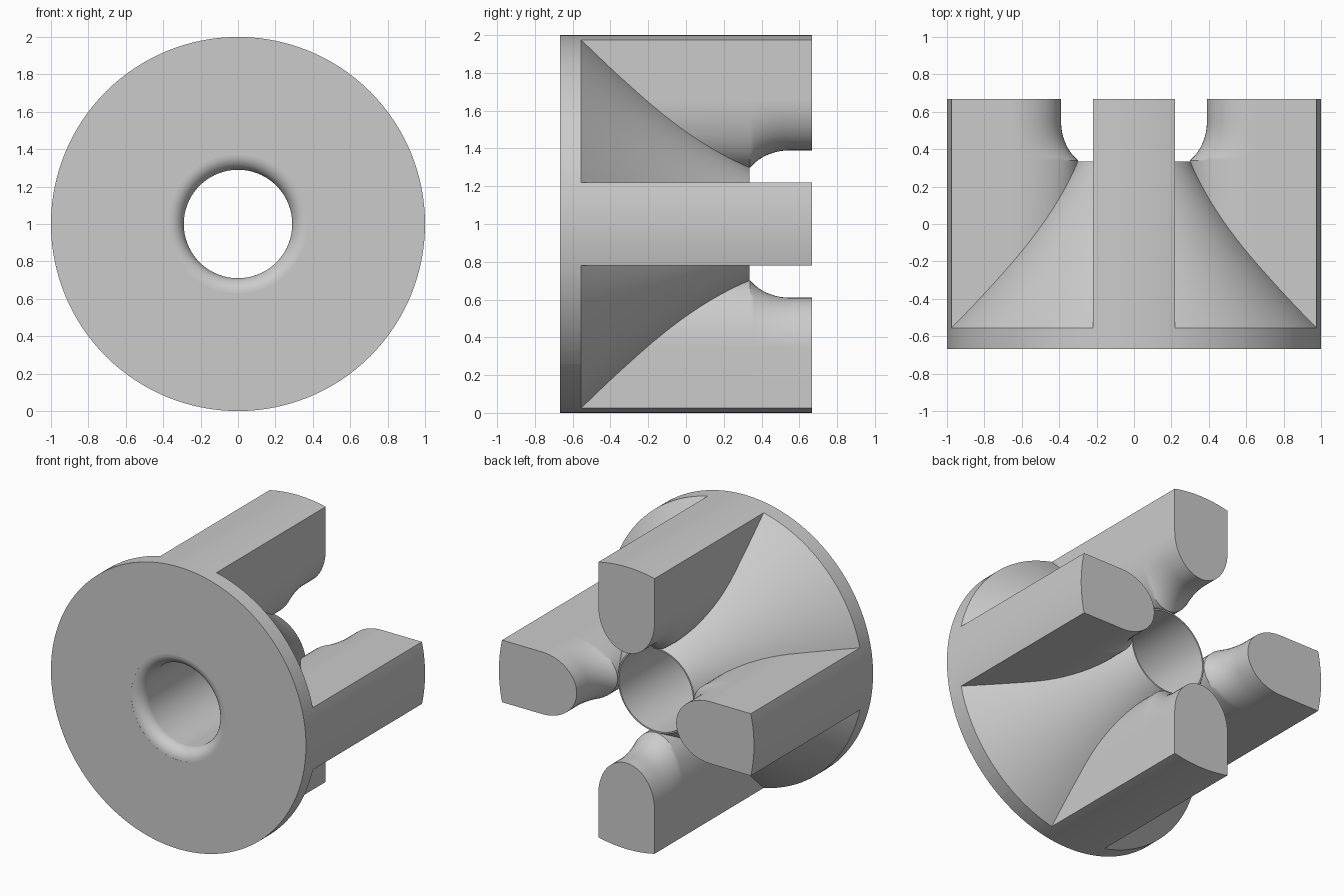
import bpy, bmesh, math
from math import sin, cos, pi, sqrt

if "Cube" in bpy.data.objects:
    bpy.data.objects.remove(bpy.data.objects["Cube"], do_unlink=True)

SEGMENTS = 128
FRONT, BACK = -0.667, 0.667      # ends of the part along y
CONE_START, CONE_END = -0.555, 0.335
BORE = 0.29
HALF_WIDTH = 0.22                # half the width of a leg

grey = bpy.data.materials.new("plain_grey")
grey.use_nodes = True
grey.diffuse_color = (0.6, 0.6, 0.6, 1)
grey.node_tree.nodes["Principled BSDF"].inputs["Base Color"].default_value = (0.6, 0.6, 0.6, 1)


def loft(name, rings):
    """Closed solid through a row of matching rings."""
    bm = bmesh.new()
    rows = [[bm.verts.new(p) for p in ring] for ring in rings]
    n = len(rows[0])
    for a, b in zip(rows, rows[1:]):
        for i in range(n):
            j = (i + 1) % n
            bm.faces.new((a[i], a[j], b[j], b[i]))
    bm.faces.new(rows[0])
    bm.faces.new(rows[-1])
    bmesh.ops.recalc_face_normals(bm, faces=bm.faces[:])
    mesh = bpy.data.meshes.new(name)
    bm.to_mesh(mesh)
    bm.free()
    mesh.materials.append(grey)
    obj = bpy.data.objects.new(name, mesh)
    bpy.context.collection.objects.link(obj)
    return obj


def lathe(name, profile):
    """Solid of revolution about the y axis at mid height."""
    steps = [2 * pi * i / SEGMENTS for i in range(SEGMENTS)]
    return loft(name, [[(r * cos(a), y, 1 + r * sin(a)) for a in steps] for r, y in profile])


def combine(target, tool, operation):
    mod = target.modifiers.new(operation.lower(), "BOOLEAN")
    mod.operation = operation
    mod.solver = "EXACT"
    mod.object = tool
    bpy.context.view_layer.objects.active = target
    bpy.ops.object.modifier_apply(modifier=mod.name)
    bpy.data.objects.remove(tool, do_unlink=True)


def cone_point(t):
    """Slightly hollow cone from the rim to the bore."""
    return 1 - 0.7 * t - 0.16 * t * (1 - t), CONE_START + (CONE_END - CONE_START) * t


def leg_section(y, tip, turn):
    """Straight sided section with a rounded inner end."""
    shoulder, steps = 0.66, 28
    pts = [(HALF_WIDTH, 1.1)]
    for i in range(steps + 1):
        a = pi * i / steps
        pts.append((HALF_WIDTH * cos(a), shoulder - (shoulder - tip) * sin(a)))
    pts.append((-HALF_WIDTH, 1.1))
    return [(u * cos(turn) - v * sin(turn), y, 1 + u * sin(turn) + v * cos(turn)) for u, v in pts]


def tip_radius(y):
    """The inner end of a leg sweeps down into the hub."""
    reach = min(max((0.55 - y) / 0.25, 0), 0.84)
    return 0.19 + 0.2 * sqrt(1 - reach * reach)


# Flange and hollow cone
profile = [(1.04, FRONT)] + [cone_point(-0.04 + 1.04 * i / 24) for i in range(25)]
body = lathe("flanged_hub", profile)

# Four legs
stations = [-0.6] + [0.34 + 0.21 * i / 10 for i in range(11)] + [BACK]
for k in range(4):
    leg = loft("leg", [leg_section(y, tip_radius(y), k * pi / 2) for y in stations])
    combine(body, leg, "UNION")

# Trim everything to the round outside
combine(body, lathe("outer_trim", [(1, -1), (1, 1)]), "INTERSECT")

# Bore with a rounded front lip
lip = 0.08
cutter = [(BORE + lip, -0.8)]
for i in range(11):
    a = pi / 2 * i / 10
    cutter.append((BORE + lip - lip * sin(a), FRONT + 0.0005 + lip * (1 - cos(a))))
cutter.append((BORE, 1))
combine(body, lathe("bore_cutter", cutter), "DIFFERENCE")

# Smooth shading with crisp edges
bpy.ops.object.select_all(action="DESELECT")
body.select_set(True)
bpy.context.view_layer.objects.active = body
bpy.ops.object.shade_smooth_by_angle(angle=math.radians(25))
normals = body.modifiers.new("even_shading", "WEIGHTED_NORMAL")
normals.keep_sharp = True
